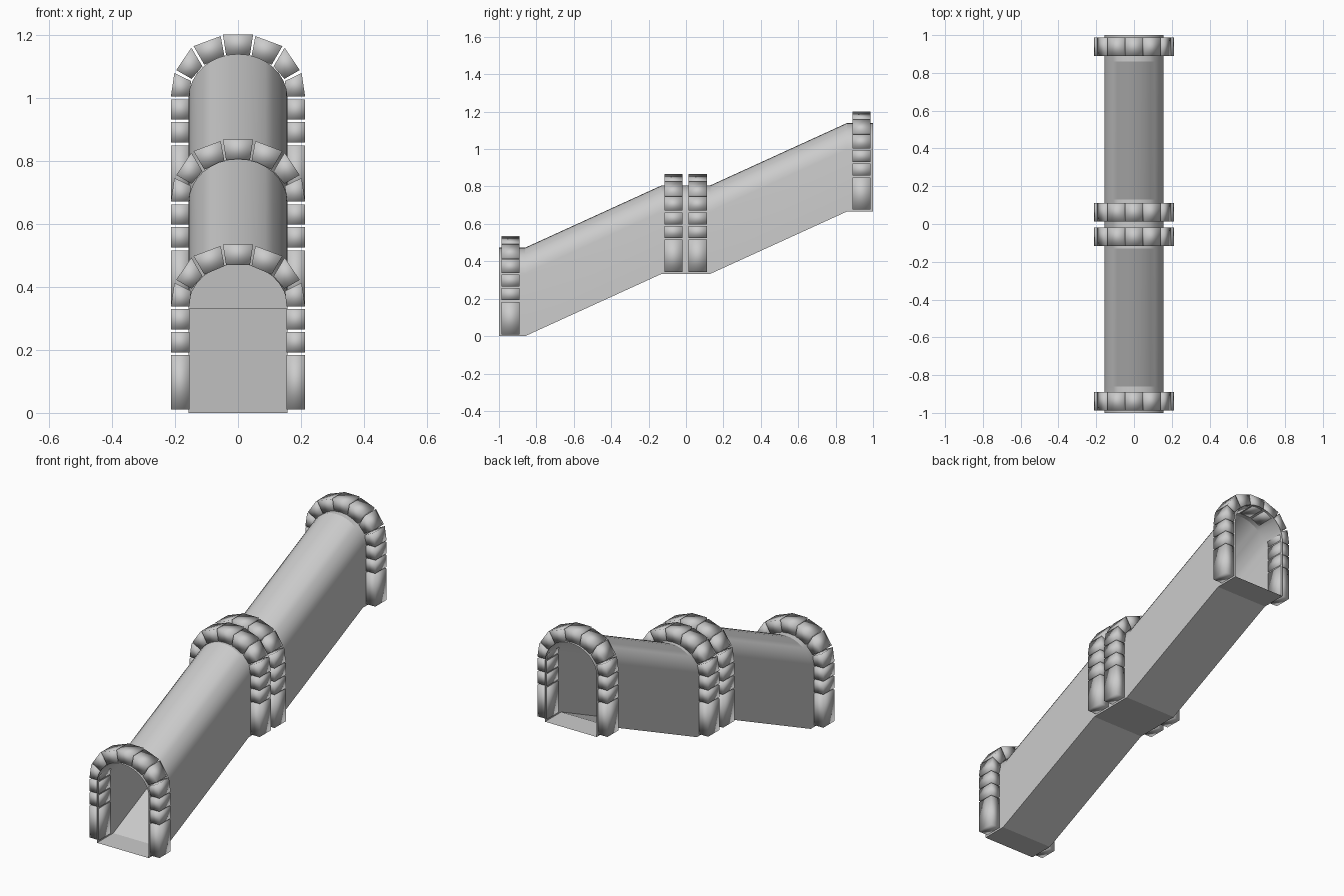
import bpy
import bmesh
import math

cube = bpy.data.objects.get("Cube")
if cube:
    bpy.data.objects.remove(cube, do_unlink=True)

stone = bpy.data.materials.new("grey_stone")
stone.use_nodes = True
GREY = (0.6, 0.6, 0.6, 1)
stone.diffuse_color = GREY
stone.node_tree.nodes["Principled BSDF"].inputs["Base Color"].default_value = GREY

HALF_WIDTH, SPRING, RISE = 0.157, 0.333, 0.14
STEP = 0.333


def finish(bm, name):
    mesh = bpy.data.meshes.new(name)
    bm.to_mesh(mesh)
    bm.free()
    mesh.materials.append(stone)
    obj = bpy.data.objects.new(name, mesh)
    bpy.context.collection.objects.link(obj)
    bpy.ops.object.select_all(action="DESELECT")
    obj.select_set(True)
    bpy.context.view_layer.objects.active = obj
    return obj


def build_tunnel():
    """Thin open-ended shell: arched section swept along a stepped ramp."""
    section = [(0, 0), (HALF_WIDTH, 0)]
    for i in range(17):
        a = math.pi * i / 16
        section.append((HALF_WIDTH * math.cos(a), SPRING + RISE * math.sin(a)))
    section.append((-HALF_WIDTH, 0))
    path = [(-1, 0), (-0.86, 0), (-0.13, STEP), (0.13, STEP),
            (0.86, 2 * STEP), (1, 2 * STEP)]
    bm = bmesh.new()
    rings = [[bm.verts.new((x, y, z + base)) for x, z in section]
             for y, base in path]
    n = len(section)
    for near, far in zip(rings, rings[1:]):
        for i in range(n):
            j = (i + 1) % n
            bm.faces.new((near[i], near[j], far[j], far[i]))
    finish(bm, "tunnel_shell")
    bpy.ops.object.shade_smooth_by_angle(angle=math.radians(20))


def add_block(bm, corners, y0, y1, base):
    """Extrude one four-cornered stone between two depths."""
    front = [bm.verts.new((x, y0, z + base)) for x, z in corners]
    back = [bm.verts.new((x, y1, z + base)) for x, z in corners]
    bm.faces.new(front)
    bm.faces.new(back[::-1])
    for i in range(4):
        j = (i + 1) % 4
        bm.faces.new((front[j], front[i], back[i], back[j]))


# Stone outlines on one side, inner corners first
IN, OUT = 0.154, 0.213
side_stones = [[(IN, lo), (OUT, lo), (OUT, hi), (IN, hi)]
               for lo, hi in ((0.01, 0.183), (0.192, 0.257), (0.265, 0.329))]
side_stones += [
    [(IN, 0.338), (OUT, 0.338), (0.202, 0.413), (0.149, 0.387)],
    [(0.147, 0.394), (0.196, 0.422), (0.148, 0.493), (0.113, 0.434)],
    [(0.107, 0.439), (0.141, 0.498), (0.055, 0.53), (0.043, 0.466)],
]
keystone = [(-0.038, 0.47), (0.038, 0.47), (0.048, 0.535), (-0.048, 0.535)]


def build_arch(name, y, base):
    bm = bmesh.new()
    y0, y1 = y - 0.049, y + 0.049
    add_block(bm, keystone, y0, y1, base)
    for corners in side_stones:
        add_block(bm, corners, y0, y1, base)
        add_block(bm, [(-x, z) for x, z in corners[::-1]], y0, y1, base)
    bmesh.ops.recalc_face_normals(bm, faces=bm.faces)
    for face in bm.faces:
        face.smooth = True
    finish(bm, name)


build_tunnel()
build_arch("front_arch_stones", -0.938, 0)
build_arch("lower_middle_arch_stones", -0.067, STEP)
build_arch("upper_middle_arch_stones", 0.063, STEP)
build_arch("back_arch_stones", 0.938, 2 * STEP)
